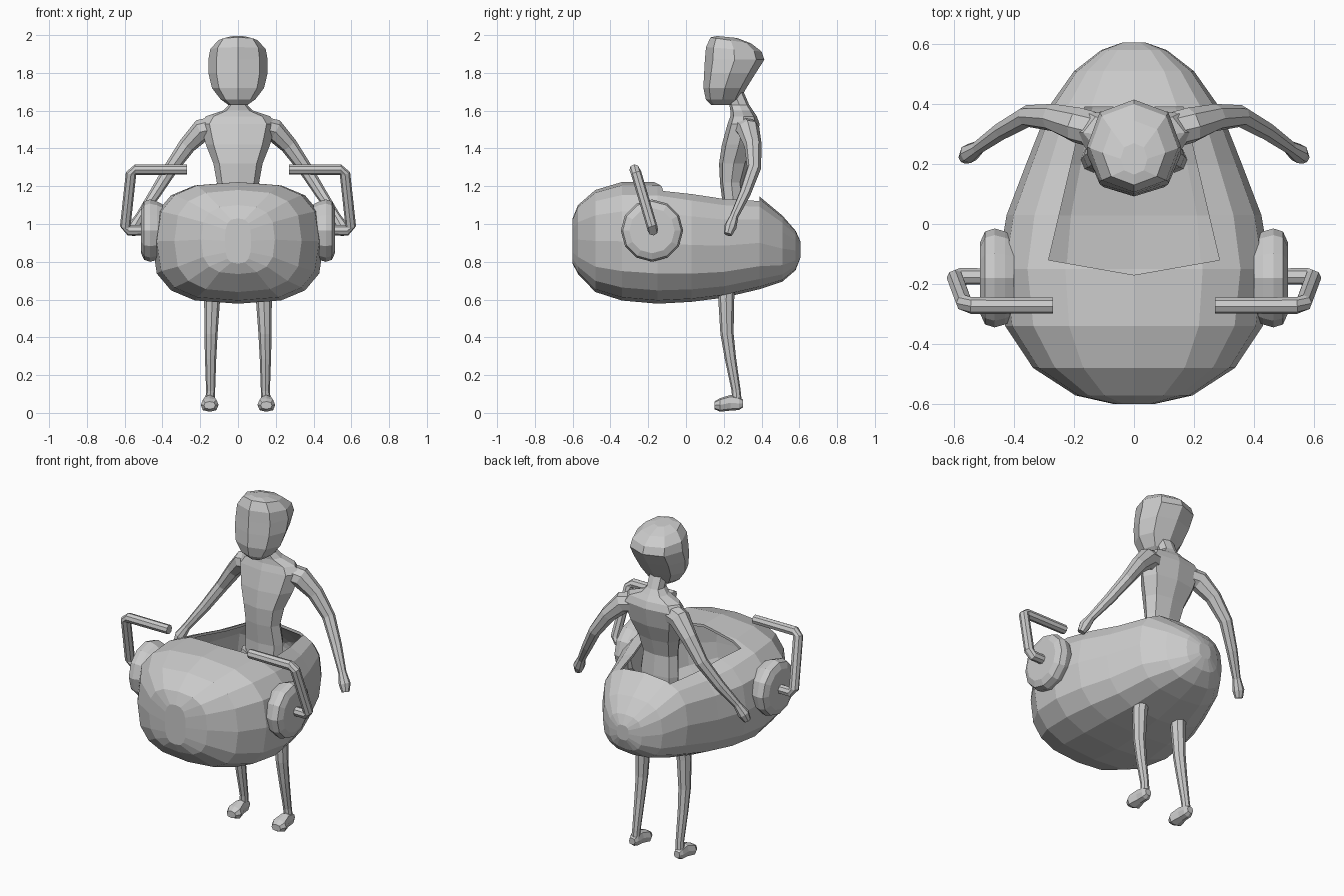
import bpy, bmesh
from math import cos, sin, pi, copysign
from mathutils import Vector

if "Cube" in bpy.data.objects:
    bpy.data.objects.remove(bpy.data.objects["Cube"])

GREY = (0.6, 0.6, 0.6, 1)
mat = bpy.data.materials.new("plain grey")
mat.use_nodes = True
mat.diffuse_color = GREY
mat.node_tree.nodes["Principled BSDF"].inputs["Base Color"].default_value = GREY


def skin(name, rings):
    """Join equal rings of points into a closed, flat-shaded mesh."""
    bm = bmesh.new()
    loops = [[bm.verts.new(p) for p in ring] for ring in rings]
    n = len(loops[0])
    for a, b in zip(loops, loops[1:]):
        for i in range(n):
            j = (i + 1) % n
            bm.faces.new((a[i], a[j], b[j], b[i]))
    bm.faces.new(loops[0])
    bm.faces.new(loops[-1])
    bmesh.ops.recalc_face_normals(bm, faces=bm.faces)
    mesh = bpy.data.meshes.new(name)
    bm.to_mesh(mesh)
    bm.free()
    obj = bpy.data.objects.new(name, mesh)
    bpy.context.collection.objects.link(obj)
    mesh.materials.append(mat)
    return obj


def oval(rx, ry, sides, power=2.0):
    """Superellipse points in a plane."""
    pts = []
    for i in range(sides):
        c, s = cos(2 * pi * i / sides), sin(2 * pi * i / sides)
        pts.append((rx * copysign(abs(c) ** (2 / power), c),
                    ry * copysign(abs(s) ** (2 / power), s)))
    return pts


def stack(name, levels, sides, power=2.0):
    """Level rings: z, half width, front y, back y, forward rise."""
    rings = []
    for z, w, y0, y1, tilt in levels:
        mid = (y0 + y1) / 2
        rings.append([(x, mid + y, z - y * tilt)
                      for x, y in oval(w, (y1 - y0) / 2, sides, power)])
    return skin(name, rings)


def sweep(name, path, sides, side):
    """Tube through (x, y, z, radius) points, placed on one side."""
    pts = [Vector((p[0] * side, p[1], p[2])) for p in path]
    rings = []
    for i, p in enumerate(pts):
        before, after = pts[max(i - 1, 0)], pts[min(i + 1, len(pts) - 1)]
        t = (after - before).normalized()
        u = t.cross(Vector((0, 1, 0.1))).normalized()
        v = t.cross(u)
        rings.append([p + u * a + v * b
                      for a, b in oval(path[i][3], path[i][3], sides)])
    return skin(name, rings)


# Teardrop tub: y, half width, top, bottom
hull = [(-.6, .07, 1.03, .79), (-.572, .195, 1.1, .735), (-.48, .337, 1.18, .64),
        (-.34, .43, 1.222, .595), (-.15, .455, 1.222, .578), (.03, .425, 1.19, .588),
        (.2, .36, 1.16, .61), (.39, .285, 1.145, .655), (.51, .2, 1.045, .695),
        (.58, .11, .965, .755), (.605, .04, .91, .82)]
tub = skin("tub", [[(x, y, (top + low) / 2 + z)
                    for x, z in oval(w, (top - low) / 2, 16, 2.8)]
                   for y, w, top, low in hull])
wall = tub.modifiers.new("wall", "SOLIDIFY")
wall.thickness = 0.015
wall.offset = -1

# Cockpit opening
outline = [(-.285, -.12), (0, -.17), (.285, -.12), (.165, .39), (-.165, .39)]
cutter = skin("opening_cutter", [[(x, y, z) for x, y in outline] for z in (.97, 1.5)])
cutter.hide_render = True
cutter.hide_viewport = True
cut = tub.modifiers.new("opening", "BOOLEAN")
cut.operation = "DIFFERENCE"
cut.solver = "EXACT"
cut.object = cutter

# Torso and neck
stack("torso", [(.97, .12, .19, .31, 0), (1.1, .125, .195, .31, 0),
                (1.22, .112, .18, .3, 0), (1.32, .13, .175, .33, 0),
                (1.42, .17, .19, .37, 0), (1.53, .2, .22, .39, 0),
                (1.57, .17, .235, .375, 0), (1.6, .08, .235, .355, 0),
                (1.63, .05, .23, .335, 0), (1.7, .05, .2, .305, 0)], 8, 2.5)

# Head
stack("head", [(1.63, .05, .135, .24, 0), (1.66, .092, .105, .285, 0),
               (1.72, .138, .092, .32, 0), (1.8, .157, .096, .37, 0),
               (1.87, .157, .1, .415, 0), (1.925, .147, .106, .4, .08),
               (1.972, .105, .13, .345, .15), (1.99, .045, .165, .27, .1)], 8, 2.2)

for word, s in (("left", 1), ("right", -1)):
    # Arm with hand
    sweep(word + "_arm", [(.1, .305, 1.515, .06), (.19, .33, 1.498, .06),
                          (.27, .355, 1.415, .046), (.355, .36, 1.295, .037),
                          (.44, .312, 1.16, .031), (.52, .255, 1.04, .023),
                          (.55, .235, .985, .033), (.565, .222, .945, .022)], 8, s)

    # Leg
    sweep(word + "_leg", [(.08, .25, 1.02, .06), (.12, .225, .8, .05),
                          (.137, .213, .6, .042), (.143, .217, .42, .035),
                          (.145, .235, .29, .03), (.145, .265, .12, .024),
                          (.148, .27, .06, .025)], 8, s)

    # Foot, lofted from heel to toe: y, half width, top, bottom
    foot = [(.302, .02, .07, .03), (.28, .03, .085, .015), (.235, .032, .095, .012),
            (.18, .047, .078, .006), (.15, .03, .06, .02)]
    skin(word + "_foot", [[(s * .15 + x, y, (top + low) / 2 + z)
                           for x, z in oval(w, (top - low) / 2, 8, 2.6)]
                          for y, w, top, low in foot])

    # Hub disc on the flank
    skin(word + "_hub", [[(s * x, -.18 + a, .965 + b) for a, b in oval(r, r, 12)]
                         for x, r in ((.4, .14), (.43, .155), (.465, .165),
                                      (.497, .155), (.513, .12))])

    # Bent grab handle
    sweep(word + "_handle", [(.46, -.175, .967, .027), (.58, -.175, .967, .028),
                             (.597, -.18, .987, .028), (.566, -.264, 1.27, .028),
                             (.543, -.272, 1.288, .028), (.27, -.272, 1.288, .027)], 8, s)
